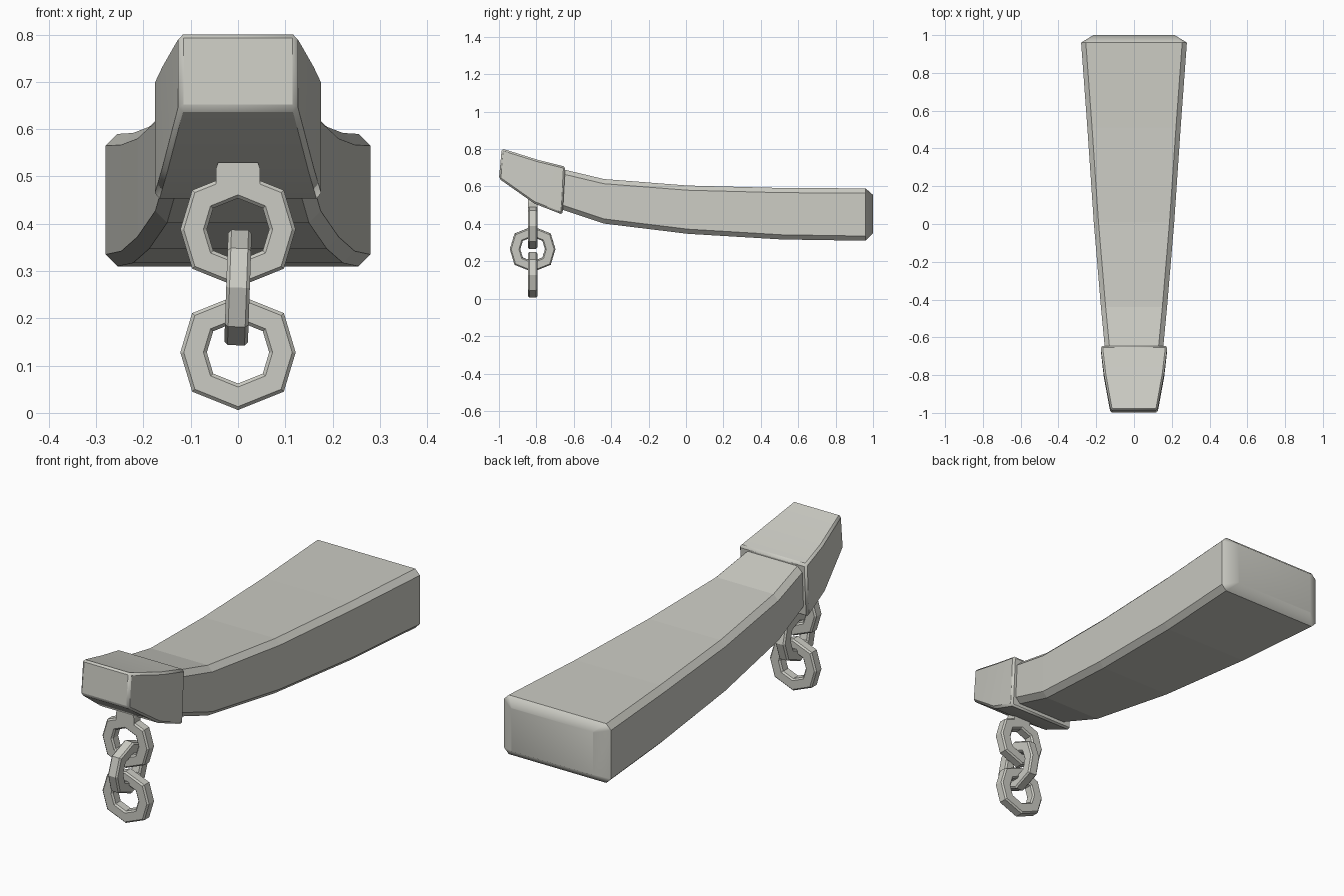
import bpy, bmesh, math
from mathutils import Matrix, Vector

cube = bpy.data.objects.get("Cube")
if cube:
    bpy.data.objects.remove(cube, do_unlink=True)

stone = bpy.data.materials.new("pale_grey")
stone.use_nodes = True
stone.diffuse_color = (0.6, 0.6, 0.55, 1)
bsdf = stone.node_tree.nodes["Principled BSDF"]
bsdf.inputs["Base Color"].default_value = stone.diffuse_color
bsdf.inputs["Roughness"].default_value = 0.8


def loft(name, rings, closed=False):
    """Skin a row of matching rings; cap the ends unless the row is a loop."""
    bm = bmesh.new()
    loops = [[bm.verts.new(p) for p in ring] for ring in rings]
    pairs = list(zip(loops, loops[1:]))
    if closed:
        pairs.append((loops[-1], loops[0]))
    else:
        bm.faces.new(loops[0])
        bm.faces.new(loops[-1])
    n = len(loops[0])
    for a, b in pairs:
        for i in range(n):
            j = (i + 1) % n
            bm.faces.new((a[i], a[j], b[j], b[i]))
    bmesh.ops.recalc_face_normals(bm, faces=bm.faces)
    mesh = bpy.data.meshes.new(name)
    bm.to_mesh(mesh)
    bm.free()
    mesh.materials.append(stone)
    obj = bpy.data.objects.new(name, mesh)
    bpy.context.collection.objects.link(obj)
    return obj


def chamfered(y, half, low, high, c):
    """Rectangle with cut corners, standing across the beam."""
    right = [(half, low + c), (half, high - c), (half - c, high)]
    left = [(-x, z) for x, z in reversed(right)]
    pts = right + left + [(c - half, low), (half - c, low)]
    return [(x, y, z) for x, z in pts]


# Curved, tapering beam with a softened butt end
beam = loft("beam", [
    chamfered(-0.72, 0.150, 0.50, 0.70, 0.025),
    chamfered(-0.65, 0.155, 0.472, 0.69, 0.025),
    chamfered(-0.44, 0.175, 0.402, 0.64, 0.025),
    chamfered(0.01, 0.213, 0.347, 0.605, 0.025),
    chamfered(0.51, 0.247, 0.317, 0.592, 0.025),
    chamfered(0.96, 0.280, 0.31, 0.59, 0.025),
    chamfered(1.0, 0.215, 0.35, 0.555, 0.003),
])
for face in beam.data.polygons:
    face.use_smooth = face.center.y > 0.97
beam.modifiers.new("soft_end", 'WEIGHTED_NORMAL').keep_sharp = True


# Sheath over the narrow end: each section leans with the profile
def sheath_section(half, low, high):
    (yl, zl), (yh, zh) = low, high
    return [(half, yl, zl), (half, yh, zh), (-half, yh, zh), (-half, yl, zl)]


sheath = loft("end_sheath", [
    sheath_section(0.125, (-1.0, 0.642), (-0.985, 0.803)),
    sheath_section(0.16, (-0.81, 0.508), (-0.79, 0.742)),
    sheath_section(0.177, (-0.66, 0.45), (-0.645, 0.706)),
])
bevel = sheath.modifiers.new("edge_bevel", 'BEVEL')
bevel.width = 0.01
bevel.segments = 1
bevel.limit_method = 'ANGLE'
bevel.angle_limit = math.radians(40)
bpy.context.view_layer.objects.active = sheath
sheath.select_set(True)
bpy.ops.object.shade_smooth_by_angle(angle=math.radians(30))
sheath.select_set(False)


# Hanging chain of eight-sided links
def link(name, z, turn=0.0, lean=0.0):
    outline = [(0.122, 0), (0.097, 0.083), (0, 0.122), (-0.097, 0.083)]
    outline += [(-x, -h) for x, h in outline]
    half = [(1, 0.018), (0.94, 0.025), (0.60, 0.025), (0.54, 0.018)]
    section = half + [(s, -d) for s, d in reversed(half)]
    rings = [[(x * s, d, h * s) for s, d in section] for x, h in outline]
    obj = loft(name, rings, closed=True)
    obj.data.transform(Matrix.Translation(Vector((0, -0.82, z)))
                       @ Matrix.Rotation(lean, 4, 'Y')
                       @ Matrix.Rotation(turn, 4, 'Z'))


link("upper_link", 0.388)
link("middle_link", 0.265, math.pi / 2, math.radians(2))
link("lower_link", 0.128)

# Lug that joins the chain to the sheath
loft("chain_lug", [
    [(0.047, y, 0.48), (0.047, y, 0.515), (0.042, y, 0.53),
     (-0.042, y, 0.53), (-0.047, y, 0.515), (-0.047, y, 0.48)]
    for y in (-0.845, -0.795)
])
